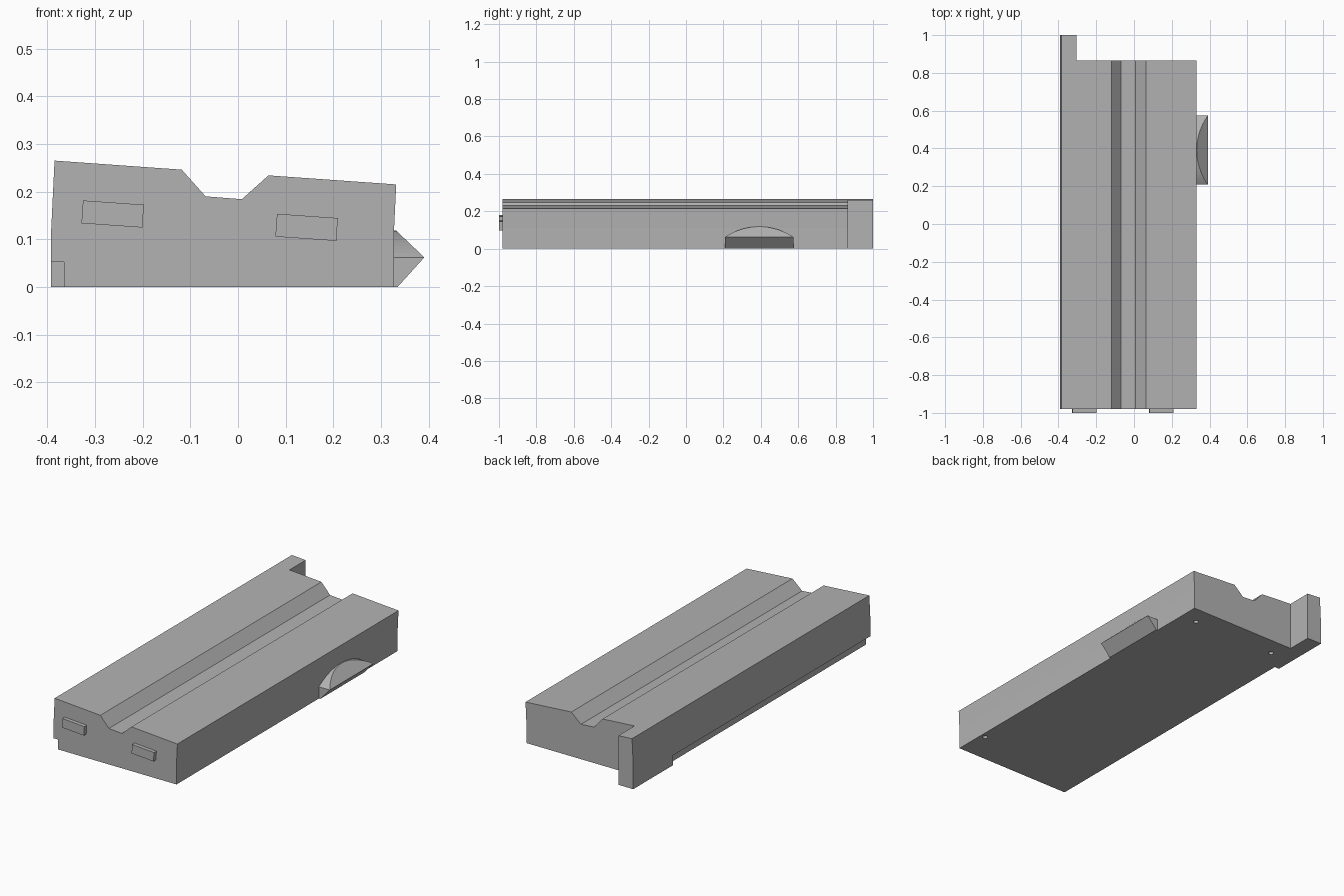
import bpy, bmesh, math
from mathutils import Vector

if "Cube" in bpy.data.objects:
    bpy.data.objects.remove(bpy.data.objects["Cube"], do_unlink=True)

grey = bpy.data.materials.new("plain grey")
grey.use_nodes = True
colour = (0.45, 0.45, 0.45, 1)
grey.diffuse_color = colour
grey.node_tree.nodes["Principled BSDF"].inputs["Base Color"].default_value = colour


def make_object(name, bm):
    bmesh.ops.recalc_face_normals(bm, faces=bm.faces)
    mesh = bpy.data.meshes.new(name)
    bm.to_mesh(mesh)
    bm.free()
    mesh.materials.append(grey)
    obj = bpy.data.objects.new(name, mesh)
    bpy.context.collection.objects.link(obj)
    return obj


def extruded(points, offset):
    """Closed solid swept from a flat outline along an offset."""
    bm = bmesh.new()
    face = bm.faces.new([bm.verts.new(p) for p in points])
    out = bmesh.ops.extrude_face_region(bm, geom=[face], use_keep_orig=True)
    moved = [g for g in out["geom"] if isinstance(g, bmesh.types.BMVert)]
    bmesh.ops.translate(bm, verts=moved, vec=offset)
    return bm


def along_y(name, outline, y0, y1):
    return make_object(name, extruded([(x, y0, z) for x, z in outline], (0, y1 - y0, 0)))


def box(name, x0, x1, y0, y1, z0, z1):
    return along_y(name, [(x0, z0), (x1, z0), (x1, z1), (x0, z1)], y0, y1)


def cut(target, cutter):
    cutter.hide_render = True
    mod = target.modifiers.new("cut", "BOOLEAN")
    mod.operation = "DIFFERENCE"
    mod.solver = "EXACT"
    mod.object = cutter
    bpy.context.view_layer.objects.active = target
    bpy.ops.object.modifier_apply(modifier=mod.name)
    bpy.data.objects.remove(cutter, do_unlink=True)


# Long sloped body with the groove along its top
profile = [(-0.392, 0), (-0.392, 0.12), (-0.385, 0.265), (-0.118, 0.246),
           (-0.068, 0.19), (0.008, 0.184), (0.064, 0.234), (0.332, 0.215),
           (0.327, 0.11), (0.327, 0)]
body = along_y("body", profile, -0.98, 1.0)

# Shorten the back end, leaving the tall tab on one side
cut(body, box("back_cutter", -0.305, 0.6, 0.865, 1.2, -0.2, 0.6))
# Rebate along the lower outer edge
cut(body, box("rebate_cutter", -0.6, -0.365, -1.2, 0.67, -0.2, 0.052))

# Small round holes underneath
for x, y in [(0.30, -0.81), (0.234, 0.765), (-0.26, 0.765)]:
    ring = [(x + 0.013 * math.cos(a), y + 0.013 * math.sin(a), -0.05)
            for a in (math.tau * i / 16 for i in range(16))]
    cut(body, make_object("hole_cutter", extruded(ring, (0, 0, 0.09))))

# Tilted pegs on the front face
tilt = math.radians(-4)
right, up = Vector((math.cos(tilt), math.sin(tilt))), Vector((-math.sin(tilt), math.cos(tilt)))
for name, centre in [("right_front_peg", (-0.263, 0.153)), ("left_front_peg", (0.144, 0.125))]:
    outline = [Vector(centre) + right * 0.064 * sx + up * 0.024 * sz
               for sx, sz in [(-1, -1), (1, -1), (1, 1), (-1, 1)]]
    along_y(name, outline, -1.0, -0.97)

# Arched side lug, trimmed by an upper and a lower slanted plane
half, rise, spring, mid = 0.183, 0.056, 0.062, 0.391
radius = (half ** 2 + rise ** 2) / (2 * rise)
sweep = math.asin(half / radius)
arch = [(0.32, mid - half, 0), (0.32, mid + half, 0)]
for i in range(25):
    a = sweep * (1 - i / 12)
    arch.append((0.32, mid + radius * math.sin(a), spring + rise - radius * (1 - math.cos(a))))
lug = extruded(arch, (0.1, 0, 0))
for normal in [(0.058, 0, 0.061), (0.062, 0, -0.056)]:
    cut_out = bmesh.ops.bisect_plane(lug, geom=lug.verts[:] + lug.edges[:] + lug.faces[:],
                                     plane_co=(0.391, 0, spring), plane_no=normal,
                                     clear_outer=True)
    edges = [g for g in cut_out["geom_cut"] if isinstance(g, bmesh.types.BMEdge)]
    bmesh.ops.holes_fill(lug, edges=[e for e in lug.edges if e.is_boundary] or edges, sides=0)
bmesh.ops.remove_doubles(lug, verts=lug.verts[:], dist=0.0001)
make_object("side_lug", lug)
